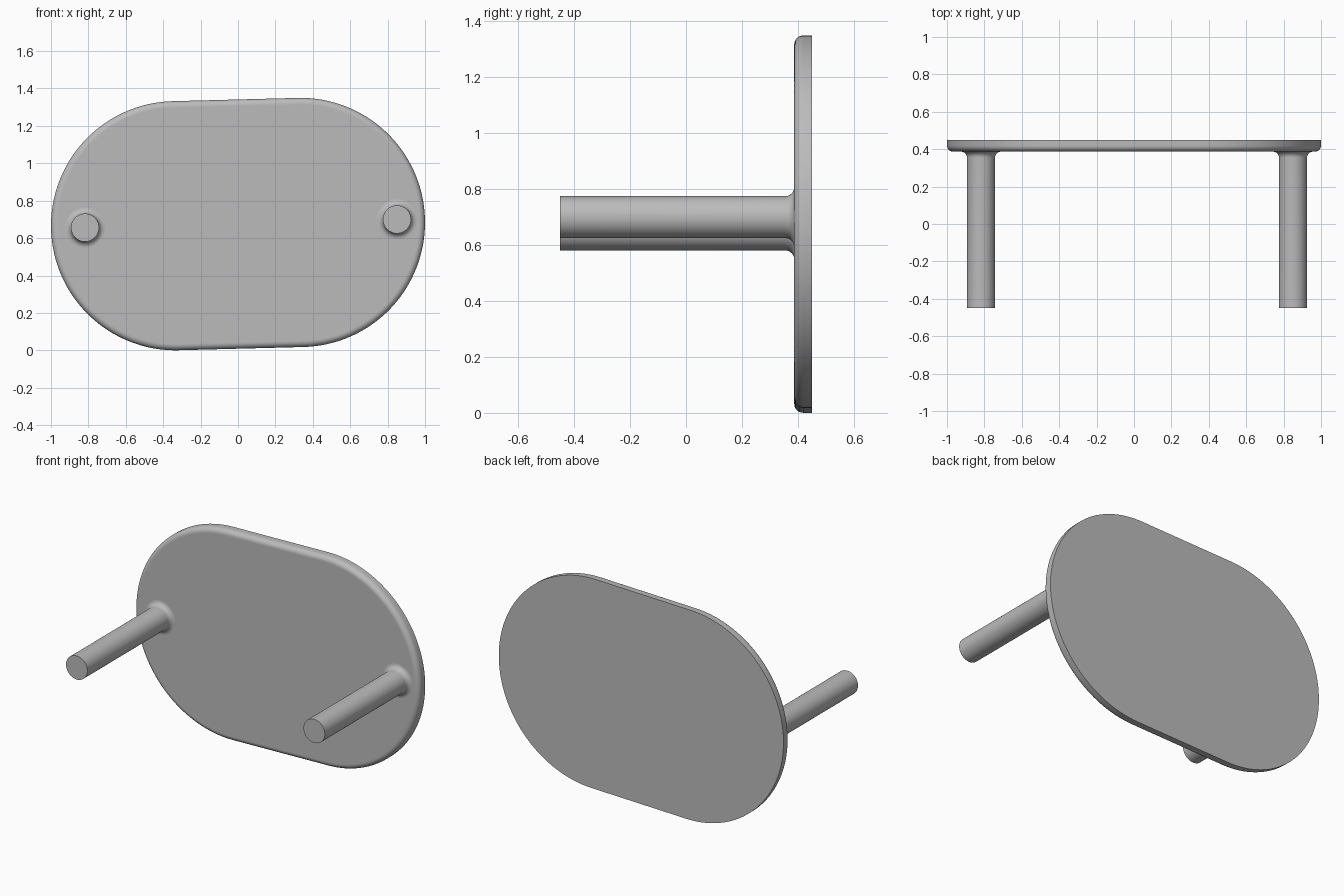
import bpy, bmesh
from math import sin, cos, pi, radians

cube = bpy.data.objects.get("Cube")
if cube:
    bpy.data.objects.remove(cube, do_unlink=True)

grey = bpy.data.materials.new("plain grey")
grey.use_nodes = True
colour = (0.5, 0.5, 0.5, 1)
grey.diffuse_color = colour
grey.node_tree.nodes["Principled BSDF"].inputs["Base Color"].default_value = colour

FRONT, PLATE, BACK = -0.45, 0.387, 0.45
TILT = radians(1.5)
FILLET = 0.032
STEPS = 8


def loft(name, rings):
    """Skin equal-length rings of points and cap both ends."""
    bm = bmesh.new()
    loops = [[bm.verts.new(p) for p in ring] for ring in rings]
    n = len(loops[0])
    for a, b in zip(loops, loops[1:]):
        for i in range(n):
            j = (i + 1) % n
            bm.faces.new((a[i], a[j], b[j], b[i]))
    bm.faces.new(loops[0])
    bm.faces.new(loops[-1])
    bmesh.ops.recalc_face_normals(bm, faces=bm.faces)
    mesh = bpy.data.meshes.new(name)
    bm.to_mesh(mesh)
    bm.free()
    mesh.materials.append(grey)
    obj = bpy.data.objects.new(name, mesh)
    bpy.context.collection.objects.link(obj)
    bpy.ops.object.select_all(action="DESELECT")
    obj.select_set(True)
    bpy.context.view_layer.objects.active = obj
    bpy.ops.object.shade_smooth_by_angle(angle=radians(35))
    return obj


def stadium(radius, y, half=0.334, z=0.675, n=64):
    """Slightly tilted outline: two half circles joined by straight sides."""
    points = []
    for side in (1, -1):
        for i in range(n + 1):
            a = -pi / 2 + pi * i / n + TILT
            points.append((side * (half * cos(TILT) + radius * cos(a)), y,
                           z + side * (half * sin(TILT) + radius * sin(a))))
    return points


def circle(x, z, radius, y, n=64):
    return [(x + radius * cos(2 * pi * i / n), y, z + radius * sin(2 * pi * i / n))
            for i in range(n)]


# Plate with a rounded front rim and a sharp back edge
R = 0.666
quarter = [pi / 2 * i / STEPS for i in range(STEPS + 1)]
rim = [(R - FILLET - 0.004, PLATE)]
rim += [(R - FILLET + FILLET * sin(a), PLATE + FILLET - FILLET * cos(a)) for a in quarter]
rim += [(R, BACK)]
loft("plate", [stadium(r, y) for r, y in rim])

# Pegs flaring into the plate
PEG = 0.075
flare = [(PEG, FRONT)]
flare += [(PEG + FILLET * (1 - cos(a)), PLATE - FILLET + FILLET * sin(a)) for a in quarter]
flare += [(PEG + FILLET, PLATE + 0.02)]
for name, x, z in (("right_peg", -0.818, 0.656), ("left_peg", 0.85, 0.70)):
    loft(name, [circle(x, z, r, y) for r, y in flare])
